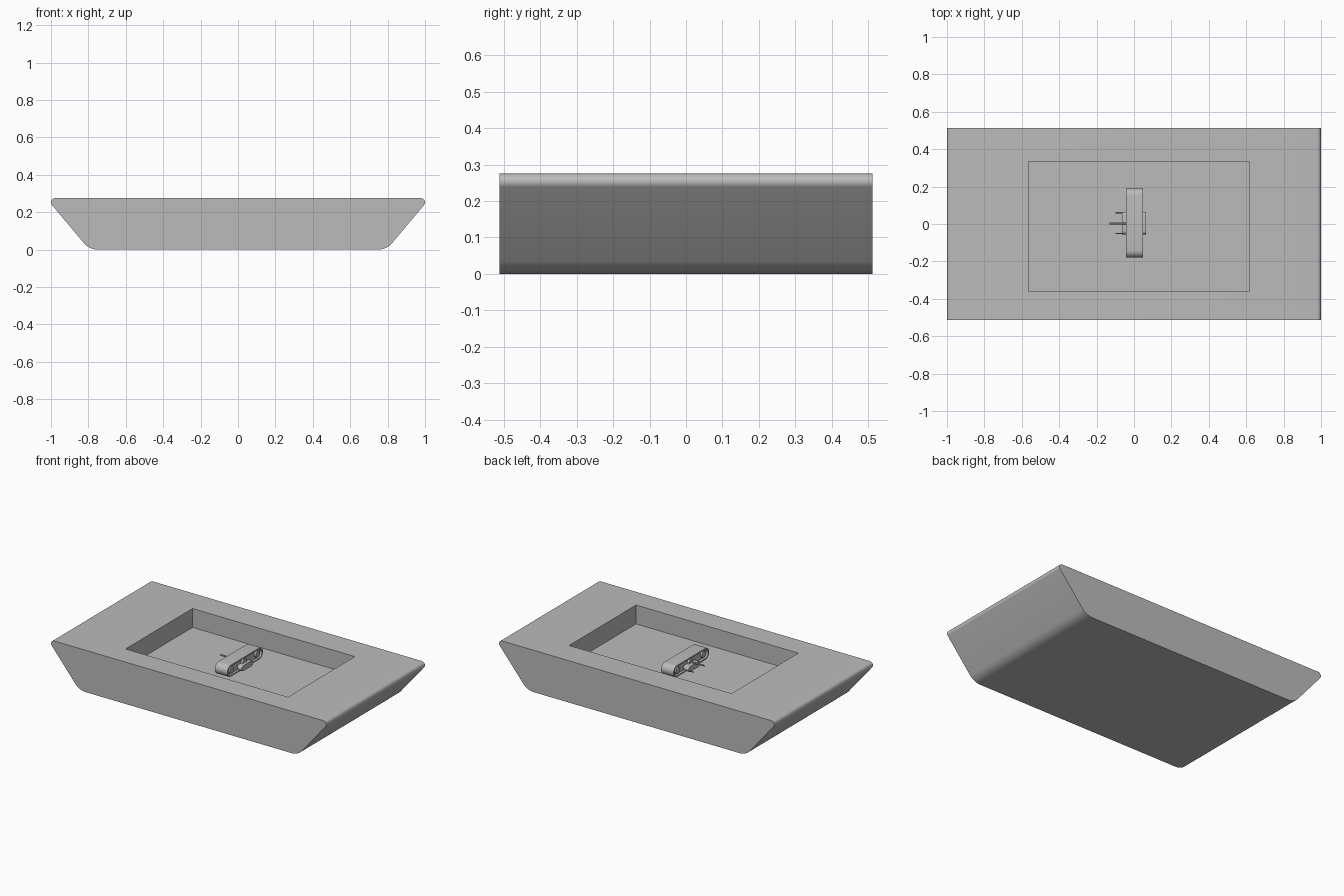
import bpy
import bmesh
from math import sin, cos, pi, radians
from mathutils import Vector

cube = bpy.data.objects.get("Cube")
if cube:
    bpy.data.objects.remove(cube, do_unlink=True)

grey = bpy.data.materials.new("light_grey")
grey.use_nodes = True
shade = (0.5, 0.5, 0.5, 1)
grey.diffuse_color = shade
grey.node_tree.nodes["Principled BSDF"].inputs["Base Color"].default_value = shade


def arc(cx, cz, r, start, end, steps=10):
    """Points of an arc, angles in degrees."""
    angles = [radians(start + (end - start) * i / steps) for i in range(steps + 1)]
    return [(cx + r * cos(a), cz + r * sin(a)) for a in angles]


def stadium(cy, cz, half, r):
    """Slot outline, long in the first direction."""
    return arc(cy + half, cz, r, -90, 90, 12) + arc(cy - half, cz, r, 90, 270, 12)


def prism(name, outline, axis, low, high):
    """Extrude an outline along x (outline is y, z) or y (outline is x, z)."""
    def place(p, d):
        return (d, p[0], p[1]) if axis == "x" else (p[0], d, p[1])
    bm = bmesh.new()
    face = bm.faces.new([bm.verts.new(place(p, low)) for p in outline])
    made = bmesh.ops.extrude_face_region(bm, geom=[face])
    move = Vector(place((0, 0), high - low))
    verts = [v for v in made["geom"] if isinstance(v, bmesh.types.BMVert)]
    bmesh.ops.translate(bm, verts=verts, vec=move)
    bmesh.ops.recalc_face_normals(bm, faces=bm.faces)
    mesh = bpy.data.meshes.new(name)
    bm.to_mesh(mesh)
    bm.free()
    obj = bpy.data.objects.new(name, mesh)
    bpy.context.collection.objects.link(obj)
    mesh.materials.append(grey)
    return obj


def box(name, x0, x1, y0, y1, z0, z1):
    return prism(name, [(y0, z0), (y1, z0), (y1, z1), (y0, z1)], "x", x0, x1)


def activate(obj):
    bpy.ops.object.select_all(action="DESELECT")
    obj.select_set(True)
    bpy.context.view_layer.objects.active = obj


def cut(obj, cutter):
    mod = obj.modifiers.new("cut", "BOOLEAN")
    mod.operation = "DIFFERENCE"
    mod.solver = "EXACT"
    mod.object = cutter
    activate(obj)
    bpy.ops.object.modifier_apply(modifier=mod.name)
    bpy.data.objects.remove(cutter, do_unlink=True)


def smooth(obj):
    activate(obj)
    bpy.ops.object.shade_smooth_by_angle(angle=radians(30))


# Tray body: flared sides, small top rounding and larger bottom rounding
half = arc(0.748, 0.1, 0.1, -90, -40) + arc(0.978, 0.253, 0.022, -40, 90)
tray = prism("tray_body", half + [(-x, z) for x, z in reversed(half)], "y", -0.512, 0.512)
cut(tray, box("recess_cutter", -0.565, 0.615, -0.36, 0.335, 0.151, 0.4))
smooth(tray)

# Rounded bar floating in the recess, with a shallow pocket on each side
mid_y, mid_z = 0.005, 0.212
bar = prism("centre_bar", stadium(mid_y, mid_z, 0.147, 0.038), "x", -0.042, 0.048)
for low, high in ((-0.06, -0.027), (0.033, 0.06)):
    cut(bar, prism("pocket_cutter", stadium(mid_y, mid_z, 0.147, 0.029), "x", low, high))
smooth(bar)

# Round hubs in the pockets
for i in (-1, 0, 1):
    hub = prism("bar_hub", arc(mid_y + i * 0.135, mid_z, 0.021, 0, 345, 23), "x", -0.04, 0.046)
    smooth(hub)

# Small carrier block through the middle of the bar
carrier = prism("carrier_block", stadium(mid_y, 0.192, 0.042, 0.018), "x", -0.065, 0.065)
smooth(carrier)

# Thin pins reaching out on one side
pin = prism("centre_pin", arc(0.002, 0.215, 0.005, 0, 330, 11), "x", -0.13, 0)
smooth(pin)
for y in (-0.05, 0.06):
    side_pin = prism("side_pin", arc(y, 0.185, 0.003, 0, 330, 11), "x", -0.1, 0)
    smooth(side_pin)
